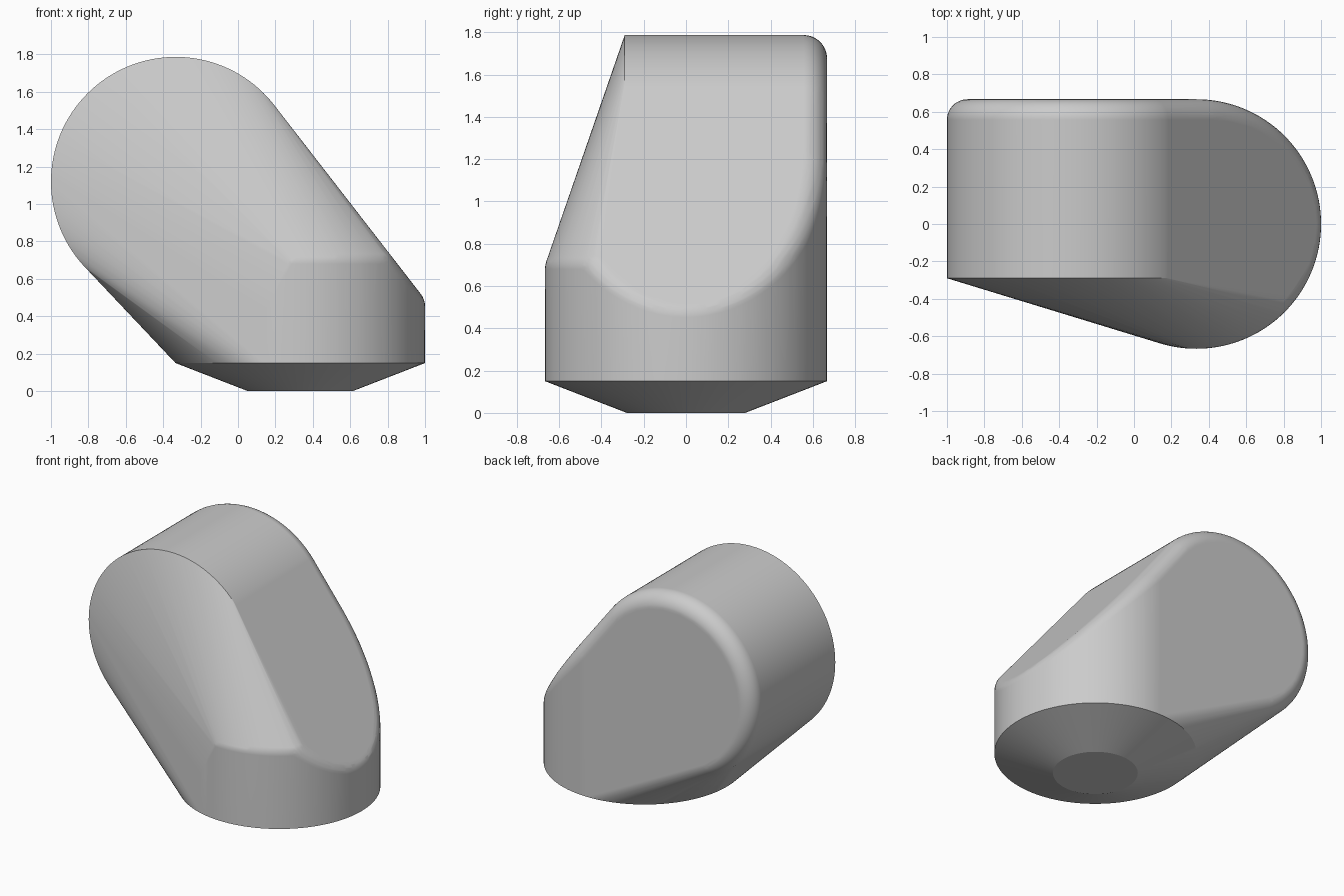
import bpy
import bmesh
from math import sin, cos, pi, radians
from mathutils import Vector

cube = bpy.data.objects.get("Cube")
if cube:
    bpy.data.objects.remove(cube, do_unlink=True)

R = 0.667            # radius of both the upright base and the tilted drum
F = 0.11             # fillet radius
DRUM = Vector((-0.333, 0, 1.12))
BASE = Vector((0.333, 0, 0))
STEPS = 128

bm = bmesh.new()


def base_ring(radius, z):
    for i in range(STEPS):
        a = 2 * pi * i / STEPS
        bm.verts.new(BASE + Vector((radius * cos(a), radius * sin(a), z)))


def drum_ring(radius, y):
    for i in range(STEPS):
        a = 2 * pi * i / STEPS
        bm.verts.new(DRUM + Vector((radius * cos(a), y, radius * sin(a))))


# Bevelled foot
base_ring(0.28, 0)
base_ring(R, 0.15)

# Drum with a sharp front rim and a rounded back rim
drum_ring(R, -0.29)
for k in range(13):
    a = pi / 2 * k / 12
    drum_ring(R - F + F * cos(a), R - F + F * sin(a))

# Rounded shoulder: a ball rolled around the base, under the sloping top
nx, nz = 0.79, 0.613
reach = nx * DRUM.x + nz * DRUM.z + R - F
for deg in range(-106, 91, 2):
    a = radians(deg)
    c = BASE + Vector((cos(a), sin(a), 0)) * (R - F)
    c.z = (reach - nx * c.x) / nz
    if deg < 0:
        c.z = min(c.z, 0.68)
    if deg < -94:
        c.z -= (-94 - deg) * 0.02
    # Only the outward upper quarter of the ball touches the skin
    for turn in range(-90, 91, 10):
        b = a + radians(turn)
        for k in range(10):
            t = pi / 2 * k / 9
            bm.verts.new(c + F * Vector((cos(b) * cos(t), sin(b) * cos(t), sin(t))))

# Stretch one convex skin over everything
hull = bmesh.ops.convex_hull(bm, input=bm.verts[:])
spare = {g for g in hull["geom_interior"] + hull["geom_unused"]
         if isinstance(g, bmesh.types.BMVert)}
bmesh.ops.delete(bm, geom=list(spare), context="VERTS")
bmesh.ops.remove_doubles(bm, verts=bm.verts[:], dist=0.002)
bmesh.ops.dissolve_limit(bm, angle_limit=radians(0.5), verts=bm.verts[:], edges=bm.edges[:])
bmesh.ops.recalc_face_normals(bm, faces=bm.faces[:])

mesh = bpy.data.meshes.new("slanted_body")
bm.to_mesh(mesh)
bm.free()
body = bpy.data.objects.new("slanted_body", mesh)
bpy.context.collection.objects.link(body)

# Plain grey finish
grey = bpy.data.materials.new("light_grey")
grey.use_nodes = True
colour = (0.6, 0.6, 0.6, 1)
grey.diffuse_color = colour
grey.node_tree.nodes["Principled BSDF"].inputs["Base Color"].default_value = colour
mesh.materials.append(grey)

# Smooth curves, crisp foot and front rim
bpy.ops.object.select_all(action="DESELECT")
body.select_set(True)
bpy.context.view_layer.objects.active = body
bpy.ops.object.shade_smooth_by_angle(angle=radians(20))
weighted = body.modifiers.new("even_shading", "WEIGHTED_NORMAL")
weighted.keep_sharp = True
